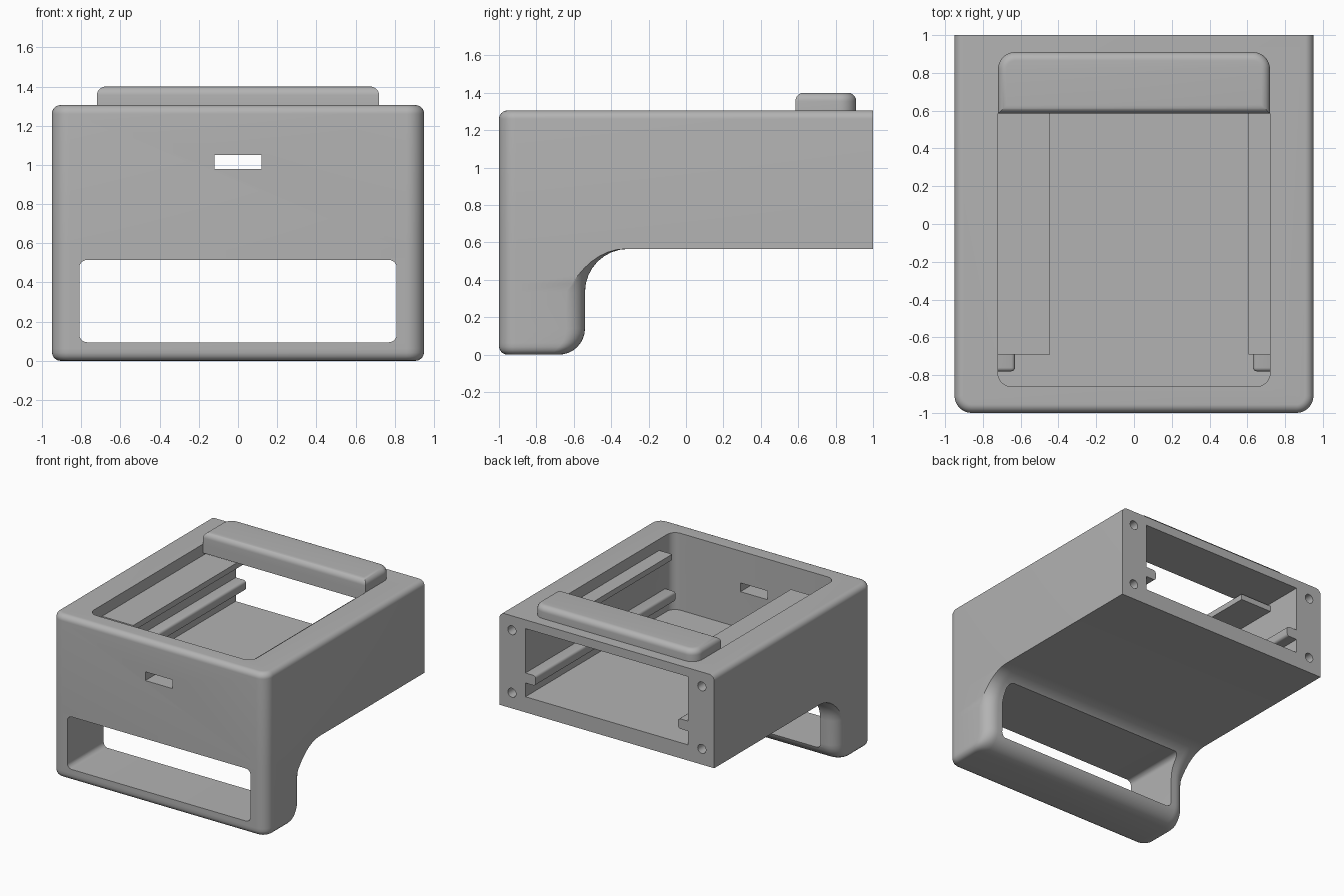
import bpy, bmesh, math
from mathutils import Matrix

if "Cube" in bpy.data.objects:
    bpy.data.objects.remove(bpy.data.objects["Cube"], do_unlink=True)

grey = bpy.data.materials.new("plain grey")
grey.use_nodes = True
COLOUR = (0.45, 0.45, 0.45, 1)
grey.diffuse_color = COLOUR
grey.node_tree.nodes["Principled BSDF"].inputs["Base Color"].default_value = COLOUR

SEG = 8
STEPS = [math.pi / 2 * i / SEG for i in range(SEG + 1)]


def finish(name, bm):
    bmesh.ops.recalc_face_normals(bm, faces=bm.faces)
    mesh = bpy.data.meshes.new(name)
    bm.to_mesh(mesh)
    bm.free()
    mesh.materials.append(grey)
    obj = bpy.data.objects.new(name, mesh)
    bpy.context.collection.objects.link(obj)
    return obj


def rounding(r, dist):
    """Inset of a quarter-round edge at a distance from its end."""
    return 0 if dist >= r else r - math.sqrt(max(0, r * r - (r - dist) ** 2))


def outline(z, w, front, rear, rf=0.0, rr=0.0, reach=0.1):
    """Mirrored plan ring; rear arcs wider than reach are cut off at the side."""
    side = [(w - rf + rf * math.sin(t), front + rf - rf * math.cos(t)) for t in STEPS]
    near = min(rr, reach)
    start = math.acos(near / rr) if rr > 0 else 0
    for t in STEPS:
        a = start + (math.pi / 2 - start) * t / STEPS[-1]
        side.append((w - near + rr * math.cos(a), rear - rr + rr * math.sin(a)))
    ring = side + [(-x, y) for x, y in reversed(side)]
    return [(x, y, z) for x, y in ring]


def loft(name, rings, lay_down=False):
    bm = bmesh.new()
    loops = [[bm.verts.new(p) for p in ring] for ring in rings]
    for a, b in zip(loops, loops[1:]):
        for i in range(len(a)):
            j = (i + 1) % len(a)
            bm.faces.new((a[i], a[j], b[j], b[i]))
    bm.faces.new(loops[0])
    bm.faces.new(loops[-1])
    bmesh.ops.remove_doubles(bm, verts=bm.verts, dist=1e-5)
    if lay_down:
        bm.transform(Matrix.Rotation(math.pi / 2, 4, "X"))
    return finish(name, bm)


def box(name, x, y, z, round_edges=0):
    bm = bmesh.new()
    bmesh.ops.create_cube(bm, size=1)
    size = [b - a for a, b in (x, y, z)]
    mid = [(a + b) / 2 for a, b in (x, y, z)]
    bm.transform(Matrix.Translation(mid) @ Matrix.Diagonal((*size, 1)))
    if round_edges:
        edges = [e for e in bm.edges if min(v.co.y for v in e.verts) < y[1] - 0.01]
        bmesh.ops.bevel(bm, geom=edges, offset=round_edges, segments=4,
                        profile=0.5, affect="EDGES")
    return finish(name, bm)


def smooth(obj):
    bpy.ops.object.select_all(action="DESELECT")
    obj.select_set(True)
    bpy.context.view_layer.objects.active = obj
    bpy.ops.object.shade_smooth_by_angle(angle=math.radians(30))


def cut(obj, cutter):
    cutter.hide_render = True
    mod = obj.modifiers.new("cut", "BOOLEAN")
    mod.operation, mod.solver, mod.object = "DIFFERENCE", "EXACT", cutter
    bpy.ops.object.select_all(action="DESELECT")
    obj.select_set(True)
    bpy.context.view_layer.objects.active = obj
    bpy.ops.object.modifier_apply(modifier=mod.name)
    bpy.data.objects.remove(cutter, do_unlink=True)


# Housing: front grip flaring into the underside, then the box above it
BASE, TOP, EDGE = 0.565, 1.305, 0.045
heights = [0.14 * (1 - math.cos(t)) for t in STEPS]
heights += [0.335 + 0.23 * math.sin(t) for t in STEPS]
rings = []
for z in heights:
    e, flare = rounding(EDGE, z), rounding(0.23, BASE - z)
    rear = -0.54 - rounding(0.14, z) + flare
    rings.append(outline(z, 0.95 - e, -1 + e, rear, 0.09 - e, 0.1 - e + flare))
for z in [BASE] + [TOP - EDGE + EDGE * math.sin(t) for t in STEPS]:
    e = rounding(EDGE, TOP - z)
    rings.append(outline(z, 0.95 - e, -1 + e, 1, 0.09 - e))
housing = loft("housing", rings)

# Inner bay open at the back, top opening, grip opening and front slot
cut(housing, loft("bay_cutter", [outline(z, 0.72, -0.86, 1.2, 0.07) for z in (0.69, 1.235)]))
cut(housing, loft("top_cutter", [outline(z, 0.72, -0.86, 0.585, 0.07) for z in (1.0, 1.6)]))
cut(housing, loft("grip_cutter",
                  [outline(d, 0.81, 0.095, 0.515, 0.04, 0.04) for d in (0.1, 1.2)], True))
cut(housing, box("slot_cutter", (-0.12, 0.12), (-1.2, -0.8), (0.98, 1.05)))

# Four screw holes in the back frame
for x in (-0.84, 0.84):
    for z in (0.69, 1.19):
        bm = bmesh.new()
        bmesh.ops.create_cone(bm, cap_ends=True, segments=24, radius1=0.036,
                              radius2=0.036, depth=0.4)
        bm.transform(Matrix.Translation((x, 1, z)) @ Matrix.Rotation(math.pi / 2, 4, "X"))
        cut(housing, finish("hole_cutter", bm))
smooth(housing)

# Raised bar across the back of the top
bar_rings = []
for z in [TOP - 0.01] + [1.355 + EDGE * math.sin(t) for t in STEPS]:
    e = rounding(EDGE, 1.4 - z)
    bar_rings.append(outline(z, 0.72 - e, 0.585 + e, 0.91 - e, 0, 0.09 - e))
smooth(loft("top_bar", bar_rings))

# Lower rails with rounded edges, and flat upper ledges of unequal width
for side, s, inner in (("left", 1, 0.605), ("right", -1, 0.445)):
    smooth(box(side + "_lower_rail", sorted((s * 0.63, s * 0.75)), (-0.78, 1),
               (0.80, 0.88), 0.02))
    box(side + "_upper_ledge", sorted((s * inner, s * 0.73)), (-0.69, 0.70), (1.17, 1.215))
